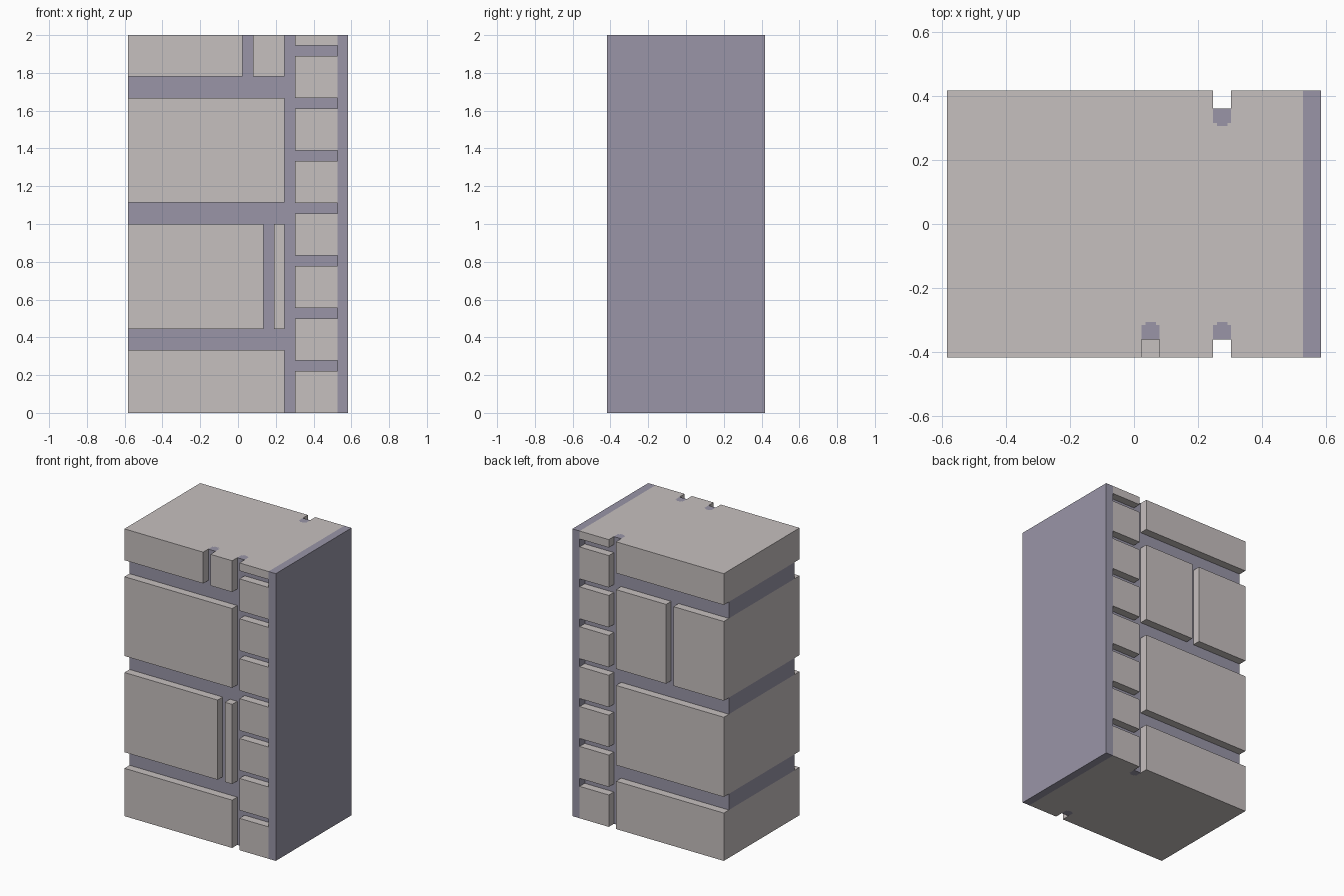
import bpy, bmesh

if "Cube" in bpy.data.objects:
    bpy.data.objects.remove(bpy.data.objects["Cube"])

def material(name, rgb):
    m = bpy.data.materials.new(name)
    m.diffuse_color = (*rgb, 1)
    m.use_nodes = True
    m.node_tree.nodes["Principled BSDF"].inputs["Base Color"].default_value = m.diffuse_color
    return m

STONE = material("warm grey stone", (0.565, 0.525, 0.52))
MORTAR = material("purple grey mortar", (0.32, 0.302, 0.386))

# Main dimensions
W, D, H = 0.583, 0.417, 2.0
CORE_Y = 0.361                      # groove floor
SLAB_X = 0.527                      # inner face of the right slab
ROW_X, COL_X = 0.247, 0.303         # vertical joint between rows and column
ROWS = [(0, 0.333), (0.445, 1.0), (1.115, 1.667), (1.782, H)]
FRONT_SPLITS = {1: (0.135, 0.191), 3: (0.024, 0.08)}
BACK_SPLITS = {2: (-0.195, -0.139)}

def add_box(bm, x, y, z):
    verts = bmesh.ops.create_cube(bm, size=1)["verts"]
    for v in verts:
        v.co = (x[v.co.x > 0], y[v.co.y > 0], z[v.co.z > 0])

def finish(name, bm, *mats):
    mesh = bpy.data.meshes.new(name)
    bm.to_mesh(mesh)
    bm.free()
    for m in mats:
        mesh.materials.append(m)
    ob = bpy.data.objects.new(name, mesh)
    bpy.context.collection.objects.link(ob)

def box(name, x, y, z, mat):
    bm = bmesh.new()
    add_box(bm, x, y, z)
    finish(name, bm, mat)

# Core: mortar, with stone on its ends and on the left face beside each row
bm = bmesh.new()
add_box(bm, (-W, SLAB_X), (-CORE_Y, CORE_Y), (0, H))

def cut(axis, value):
    normal = [0, 0, 0]
    normal[axis] = 1
    co = [value * n for n in normal]
    bmesh.ops.bisect_plane(bm, geom=bm.verts[:] + bm.edges[:] + bm.faces[:],
                           plane_co=co, plane_no=normal)

for lo, hi in ROWS:
    for z in (lo, hi):
        if 0 < z < H:
            cut(2, z)
joints = [(ROW_X, COL_X), FRONT_SPLITS[3]]
for a, b in joints:
    for x in (a, a + 0.012, b - 0.012, b):
        cut(0, x)
for y in (0.306, 0.315):
    cut(1, y)
    cut(1, -y)

def in_mortar_end(c):
    """Mortar showing at the inner end of a vertical joint, with a narrower tip."""
    for i, (a, b) in enumerate(joints):
        if i == 1 and (c.y > 0 or c.z < 1):
            continue
        inset = 0 if abs(c.y) > 0.315 else 0.012
        if abs(c.y) > 0.306 and a + inset < c.x < b - inset:
            return True
    return False

bm.normal_update()
for f in bm.faces:
    c = f.calc_center_median()
    if abs(f.normal.z) > 0.5:
        stone = not in_mortar_end(c)
    else:
        stone = f.normal.x < -0.5 and any(lo < c.z < hi for lo, hi in ROWS)
    f.material_index = int(stone)
finish("mortar_core", bm, MORTAR, STONE)

# Right slab
box("right_slab", (SLAB_X, W), (-D, D), (0, H), MORTAR)

# Facing stones on the front and back
sides = [("front", (-D, -CORE_Y), FRONT_SPLITS), ("back", (CORE_Y, D), BACK_SPLITS)]
for side, y, splits in sides:
    for i, z in enumerate(ROWS):
        spans = [(-W, ROW_X)]
        if i in splits:
            a, b = splits[i]
            spans = [(-W, a), (b, ROW_X)]
        for j, x in enumerate(spans):
            box(f"{side}_large_stone_{i}_{j}", x, y, z, STONE)
    # Column of small stones beside the slab
    for i in range(8):
        z0 = i * 0.2778
        box(f"{side}_small_stone_{i}", (COL_X, SLAB_X), y, (z0, min(z0 + 0.222, H)), STONE)
